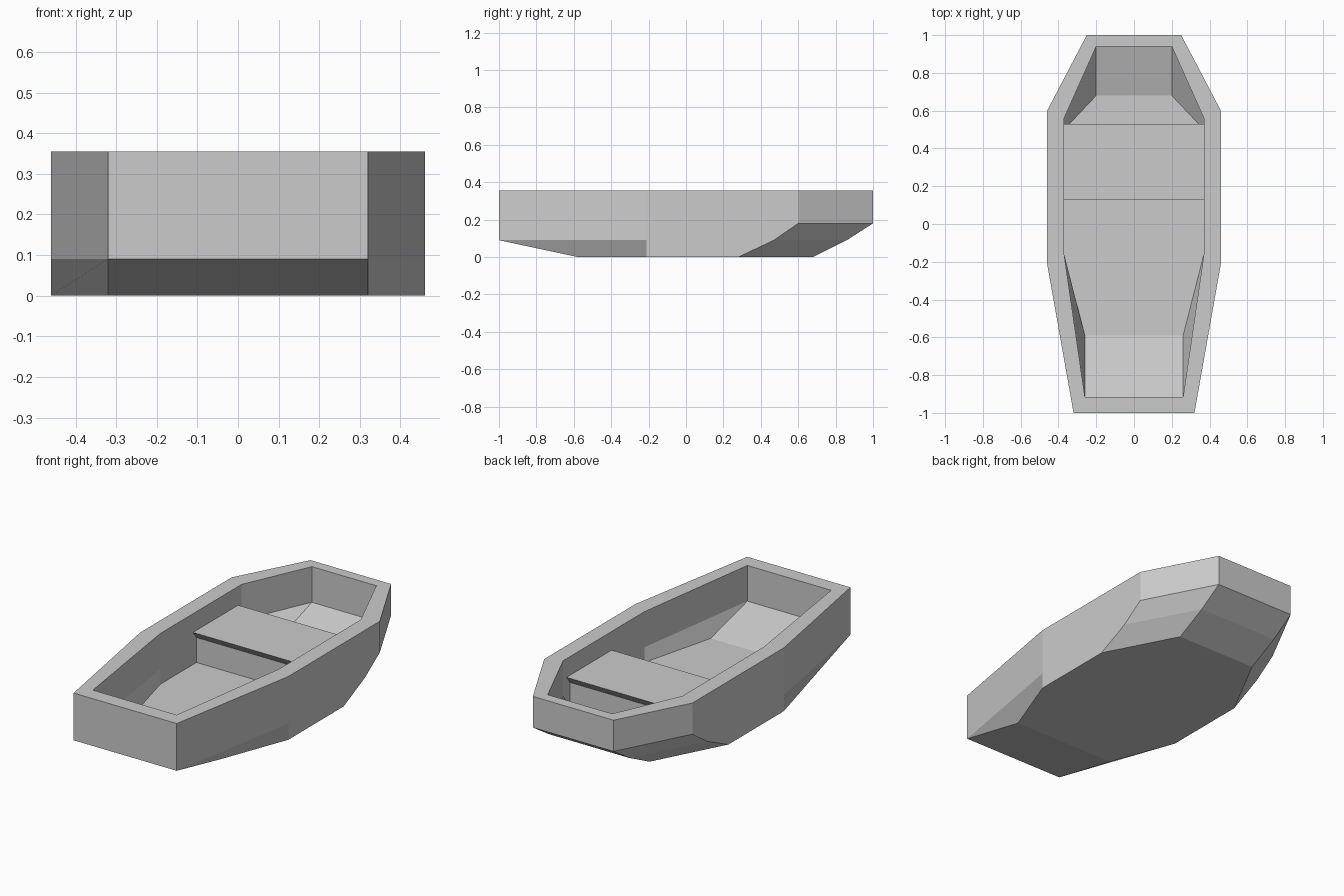
import bpy, bmesh

if "Cube" in bpy.data.objects:
    bpy.data.objects.remove(bpy.data.objects["Cube"])


def finish(name, bm):
    bmesh.ops.remove_doubles(bm, verts=bm.verts, dist=0.001)
    bmesh.ops.recalc_face_normals(bm, faces=bm.faces)
    mesh = bpy.data.meshes.new(name)
    bm.to_mesh(mesh)
    bm.free()
    obj = bpy.data.objects.new(name, mesh)
    bpy.context.collection.objects.link(obj)
    return obj


def loft(name, rings):
    """Skin closed rings in order and cap both ends."""
    bm = bmesh.new()
    loops = [[bm.verts.new(p) for p in ring] for ring in rings]
    for a, b in zip(loops, loops[1:]):
        for i in range(len(a)):
            j = (i + 1) % len(a)
            bm.faces.new((a[i], a[j], b[j], b[i]))
    bm.faces.new(loops[0])
    bm.faces.new(loops[-1])
    return finish(name, bm)


def hull_ring(xs, ys, zs):
    """Half outline from bow to stern, mirrored across x = 0."""
    half = list(zip(xs, ys, zs))
    return half + [(-x, y, z) for x, y, z in reversed(half)]


# Hull: inner floor, up the inner walls, over the rim, down to the keel
outer_x = (0.25, 0.46, 0.46, 0.32)
inner_x = (0.20, 0.37, 0.37, 0.26)
outer_y = (1.0, 0.6, -0.21, -1.0)
inner_y = (0.94, 0.56, -0.16, -0.915)
top = 0.355
loft("boat_hull", [
    hull_ring(inner_x, (0.68, 0.50, -0.16, -0.59), (0.07,) * 4),
    hull_ring(inner_x, inner_y, (0.155,) * 4),
    hull_ring(inner_x, inner_y, (top,) * 4),
    hull_ring(outer_x, outer_y, (top,) * 4),
    hull_ring(outer_x, outer_y, (0.18, 0.18, 0.09, 0.09)),
    hull_ring(outer_x, (0.86, 0.47, -0.21, -1.0), (0.09,) * 4),
    hull_ring(outer_x, (0.68, 0.28, -0.21, -0.58), (0.0,) * 4),
])

# Bench seat: flat top, undercut edges, solid base down to the floor
seat = [(0.13, 0.25), (0.53, 0.25), (0.50, 0.21),
        (0.50, 0.07), (0.16, 0.07), (0.16, 0.21)]
loft("bench_seat", [[(x, y, z) for y, z in seat] for x in (-0.372, 0.372)])
